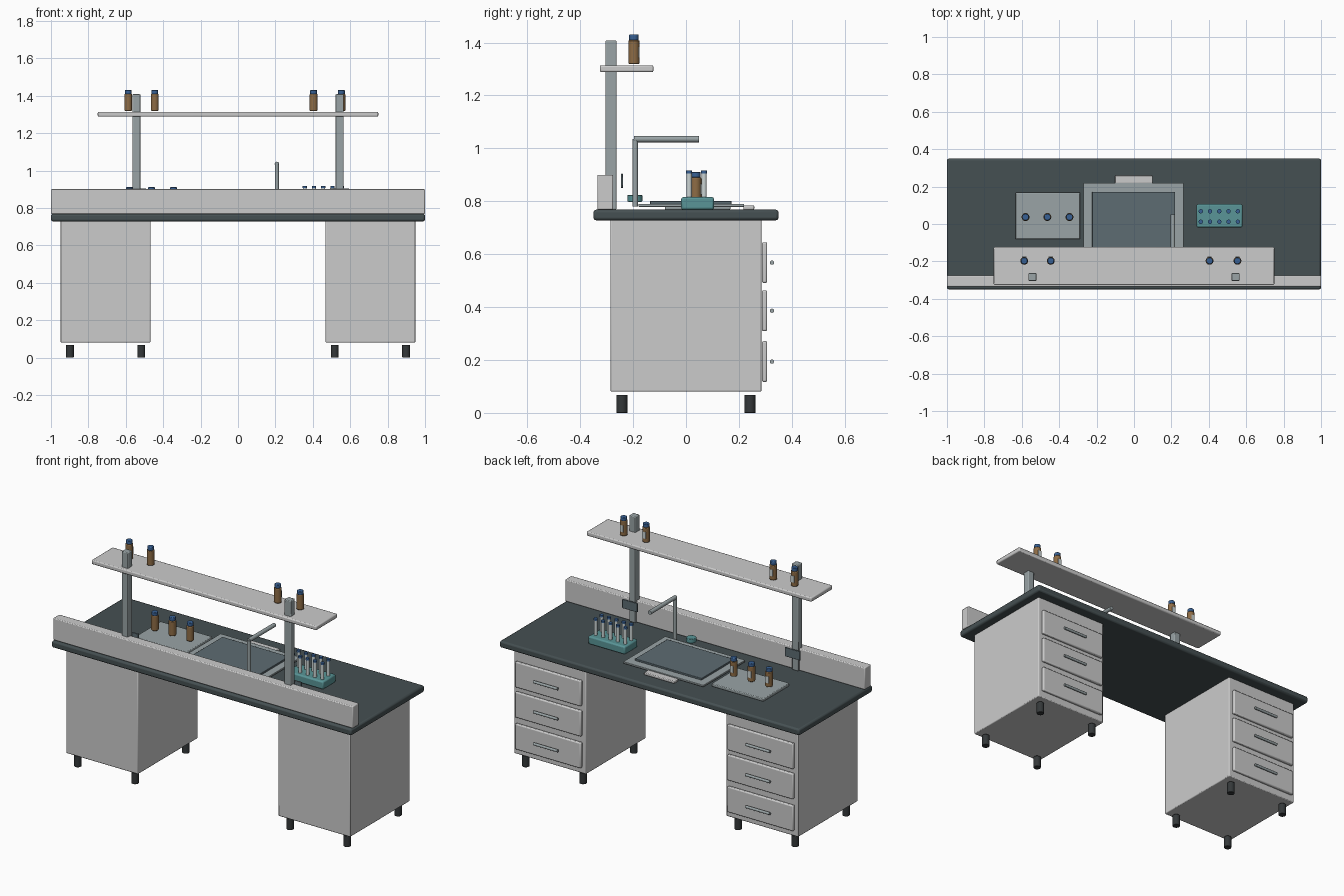
import bpy
import math

if "Cube" in bpy.data.objects:
    bpy.data.objects.remove(bpy.data.objects["Cube"])


def mat(name, r, g, b):
    m = bpy.data.materials.new(name)
    m.diffuse_color = (r, g, b, 1)
    m.use_nodes = True
    m.node_tree.nodes["Principled BSDF"].inputs["Base Color"].default_value = m.diffuse_color
    return m


PAINT = mat("pale_paint", 0.56, 0.59, 0.56)
SLATE = mat("dark_slate", 0.06, 0.08, 0.085)
STEEL = mat("steel", 0.32, 0.37, 0.38)
RUBBER = mat("rubber", 0.035, 0.04, 0.042)
BASIN = mat("basin_grey", 0.11, 0.15, 0.17)
AMBER = mat("amber", 0.27, 0.15, 0.06)
BLUE = mat("cap_blue", 0.04, 0.12, 0.30)
TEAL = mat("teal", 0.10, 0.30, 0.31)
GLASS = mat("pale_glass", 0.60, 0.66, 0.66)


def finish(ob, name, m, bevel):
    ob.name = name
    ob.data.materials.append(m)
    bpy.ops.object.shade_smooth_by_angle(angle=math.radians(35))
    if bevel:
        mod = ob.modifiers.new("bevel", 'BEVEL')
        mod.width = bevel
        mod.segments = 2
    return ob


def box(name, x, y, z, m, bevel=0.0):
    """Box from (min, max) ranges on each axis."""
    bpy.ops.mesh.primitive_cube_add(size=1, location=[(a + b) / 2 for a, b in (x, y, z)])
    ob = bpy.context.object
    ob.scale = [b - a for a, b in (x, y, z)]
    bpy.ops.object.transform_apply(location=False, rotation=False, scale=True)
    return finish(ob, name, m, bevel)


def rod(name, centre, r, length, m, axis='Z', bevel=0.0, sides=20):
    rot = {'Z': (0, 0, 0), 'X': (0, math.pi / 2, 0), 'Y': (math.pi / 2, 0, 0)}[axis]
    bpy.ops.mesh.primitive_cylinder_add(vertices=sides, radius=r, depth=length,
                                        location=centre, rotation=rot)
    return finish(bpy.context.object, name, m, bevel)


def bottle(name, x, y, z):
    rod(name + "_body", (x, y, z + 0.045), 0.021, 0.09, AMBER, bevel=0.004)
    rod(name + "_cap", (x, y, z + 0.1), 0.018, 0.022, BLUE, bevel=0.003)
    box(name + "_label", (x - 0.011, x + 0.011), (y + 0.016, y + 0.022),
        (z + 0.025, z + 0.065), GLASS)


# worktop and backsplash
box("worktop", (-1, 1), (-0.35, 0.35), (0.728, 0.768), SLATE, 0.01)
box("backsplash", (-1, 1), (-0.335, -0.275), (0.768, 0.9), PAINT, 0.005)

for side, s in (("left", -1), ("right", 1)):
    # drawer cabinet with feet
    cx = s * 0.708
    box(side + "_cabinet", (cx - 0.24, cx + 0.24), (-0.285, 0.285), (0.08, 0.735), PAINT, 0.005)
    for dx in (-0.191, 0.191):
        for y in (-0.242, 0.242):
            rod(side + "_foot", (cx + dx, y, 0.034), 0.021, 0.068, RUBBER, bevel=0.002)
    # drawers open towards the back
    for z in (0.194, 0.386, 0.568):
        box(side + "_drawer", (cx - 0.22, cx + 0.22), (0.287, 0.307),
            (z - 0.077, z + 0.077), PAINT, 0.006)
        rod(side + "_drawer_handle", (cx, 0.325, z), 0.008, 0.16, STEEL, 'X')
    # shelf post with socket plate
    px = s * 0.543
    box(side + "_shelf_post", (px - 0.021, px + 0.021), (-0.304, -0.263), (0.768, 1.408), STEEL, 0.004)
    box(side + "_socket_plate", (px - 0.05, px + 0.05), (-0.246, -0.238), (0.85, 0.904), BASIN, 0.002)

# upper shelf and its bottles
box("shelf", (-0.75, 0.75), (-0.326, -0.123), (1.288, 1.314), PAINT, 0.006)
for x in (-0.587, -0.445, 0.404, 0.553):
    bottle("shelf_bottle", x, -0.197, 1.319)

# sink, lip and tap
box("sink_rim", (-0.27, 0.265), (-0.18, 0.22), (0.779, 0.79), STEEL, 0.002)
box("sink_basin", (-0.224, 0.22), (-0.136, 0.172), (0.789, 0.801), BASIN, 0.002)
box("sink_front_strip", (-0.102, 0.1), (0.217, 0.258), (0.768, 0.784), PAINT, 0.004)
rod("tap_riser", (0.208, -0.192, 0.908), 0.011, 0.256, STEEL)
rod("tap_spout", (0.208, -0.073, 1.035), 0.012, 0.246, STEEL, 'Y')
rod("tap_knob", (0.1, -0.193, 0.811), 0.028, 0.026, TEAL, bevel=0.003)

# tray with bottles
box("tray", (-0.634, -0.288), (-0.08, 0.168), (0.768, 0.787), STEEL, 0.004)
for x in (-0.58, -0.463, -0.345):
    bottle("tray_bottle", x, 0.037, 0.8)

# test tube rack
box("tube_rack", (0.334, 0.58), (-0.018, 0.106), (0.768, 0.816), TEAL, 0.008)
for i in range(5):
    for y in (0.012, 0.068):
        x = 0.357 + i * 0.0495
        rod("test_tube", (x, y, 0.852), 0.01, 0.108, GLASS, sides=16)
        rod("tube_cap", (x, y, 0.911), 0.0115, 0.011, BLUE, sides=16)
